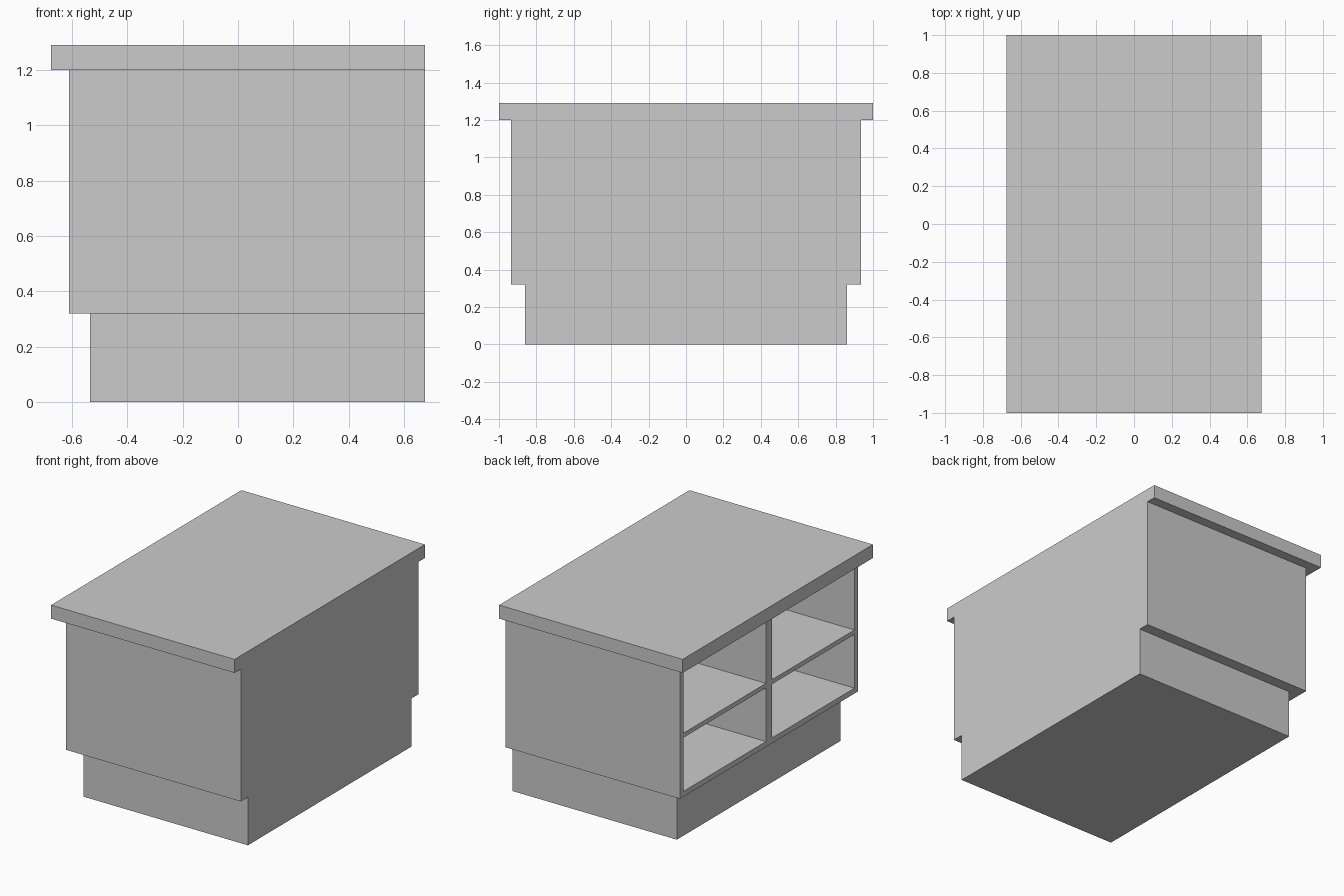
import bpy
import bmesh

if "Cube" in bpy.data.objects:
    bpy.data.objects.remove(bpy.data.objects["Cube"])

BACK = 0.675      # shared flush rear plane (+x)
FRONT = -0.61     # open shelf front (-x)
T = 0.036         # panel thickness
HALF = 0.935      # cabinet half width
Z0, Z1 = 0.32, 1.20


def finish(name, bm):
    mesh = bpy.data.meshes.new(name)
    bm.to_mesh(mesh)
    bm.free()
    obj = bpy.data.objects.new(name, mesh)
    bpy.context.collection.objects.link(obj)
    return obj


def box(name, x, y, z):
    """Box from min/max pairs; a face on the rear plane is left to back_panel."""
    bm = bmesh.new()
    bmesh.ops.create_cube(bm, size=1)
    for v in bm.verts:
        v.co = [r[1] if c > 0 else r[0] for c, r in zip(v.co, (x, y, z))]
    bm.normal_update()
    if abs(x[1] - BACK) < 1e-6:
        rear = [f for f in bm.faces if f.normal.x > 0.9]
        bmesh.ops.delete(bm, geom=rear, context='FACES_ONLY')
    return finish(name, bm)


depth = (FRONT, BACK)

# Countertop and recessed plinth
box("countertop", (-0.675, BACK), (-1, 1), (Z1, 1.29))
box("plinth", (-0.535, BACK), (-0.86, 0.86), (0, Z0))

# Cabinet panels
inner = HALF - T
box("left_side", depth, (-HALF, -inner), (Z0, Z1))
box("right_side", depth, (inner, HALF), (Z0, Z1))
box("cabinet_floor", depth, (-inner, inner), (Z0, Z0 + T))
box("cabinet_ceiling", depth, (-inner, inner), (Z1 - T, Z1))
box("inner_back", (BACK - T, BACK), (-inner, inner), (Z0 + T, Z1 - T))

# Central divider and one shelf in each bay
div = 0.031
box("divider", (FRONT, BACK - T), (-div, div), (Z0 + T, Z1 - T))
for side, y in (("left", (-inner, -div)), ("right", (div, inner))):
    box(side + "_shelf", (FRONT, BACK - T), y, (0.713, 0.743))

# Single stepped rear face
half = [(0.86, 0), (0.86, Z0), (HALF, Z0), (HALF, Z1), (1, Z1), (1, 1.29)]
outline = half + [(-y, z) for y, z in reversed(half)]
bm = bmesh.new()
bm.faces.new([bm.verts.new((BACK, y, z)) for y, z in outline])
finish("back_panel", bm)
